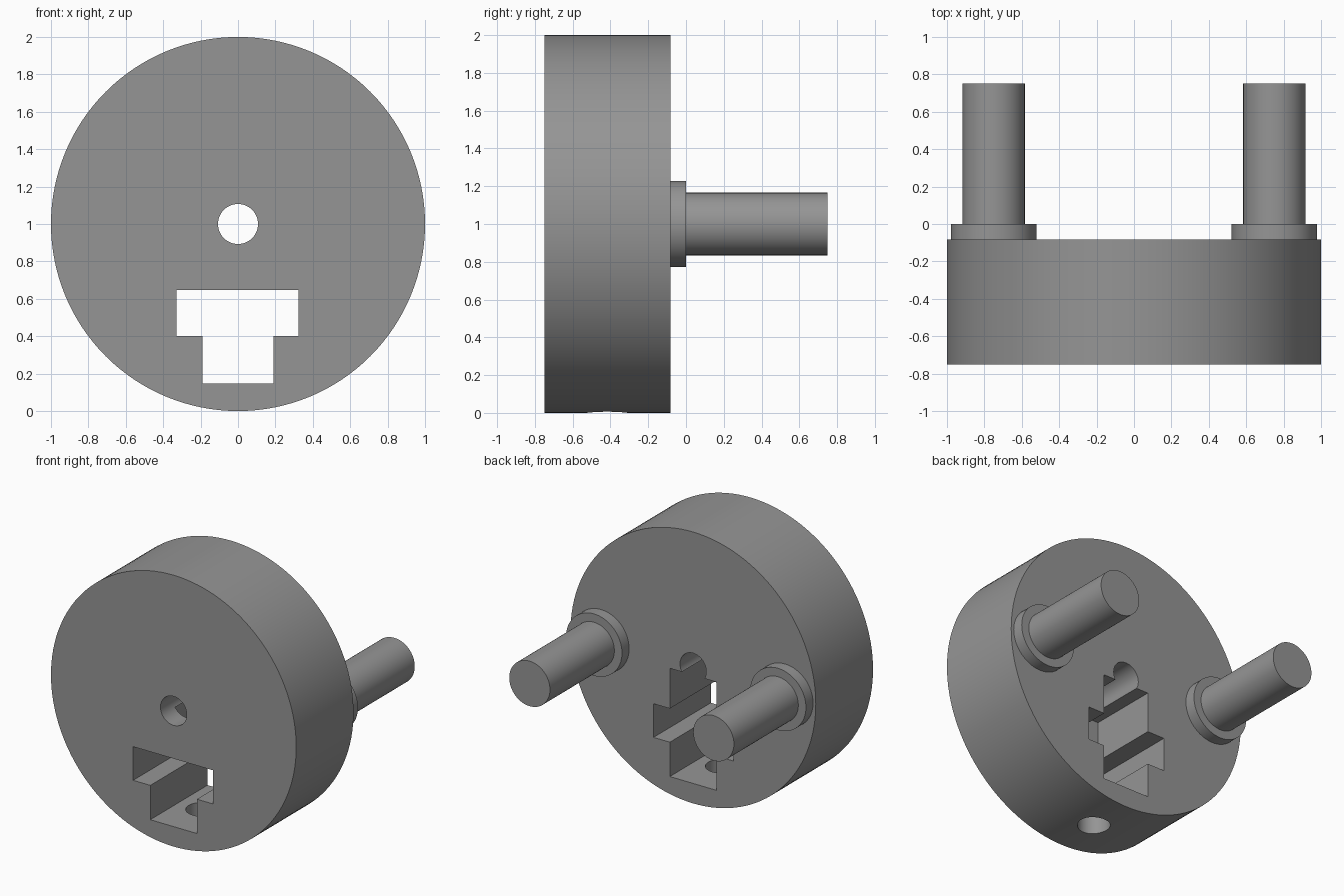
import bpy
import math

if "Cube" in bpy.data.objects:
    bpy.data.objects.remove(bpy.data.objects["Cube"])

grey = bpy.data.materials.new("mid grey")
grey.diffuse_color = (0.3, 0.3, 0.3, 1)
grey.use_nodes = True
grey.node_tree.nodes["Principled BSDF"].inputs["Base Color"].default_value = grey.diffuse_color


def rod_y(name, x, z, radius, y0, y1, sides=64):
    """Cylinder lying along y."""
    bpy.ops.mesh.primitive_cylinder_add(
        vertices=sides, radius=radius, depth=y1 - y0,
        location=(x, (y0 + y1) / 2, z), rotation=(math.pi / 2, 0, 0))
    ob = bpy.context.object
    ob.name = name
    ob.data.materials.append(grey)
    return ob


def block(name, x0, x1, y0, y1, z0, z1):
    """Box between two corners."""
    bpy.ops.mesh.primitive_cube_add(
        size=1, location=((x0 + x1) / 2, (y0 + y1) / 2, (z0 + z1) / 2))
    ob = bpy.context.object
    ob.name = name
    ob.scale = (x1 - x0, y1 - y0, z1 - z0)
    ob.data.materials.append(grey)
    return ob


def smooth(ob):
    bpy.ops.object.select_all(action='DESELECT')
    ob.select_set(True)
    bpy.context.view_layer.objects.active = ob
    bpy.ops.object.shade_smooth_by_angle(angle=math.radians(30))


FRONT, BACK = -0.75, -0.083

# Thick round body
body = rod_y("round_body", 0, 1, 1.0, FRONT, BACK, 128)

# Cutters: centre bore, T-shaped slot, blind rear recess, radial hole in the rim
cutters = [
    rod_y("bore_cutter", 0, 1, 0.107, -0.9, 0.1),
    block("slot_stem_cutter", -0.19, 0.19, -0.9, 0.1, 0.147, 0.5),
    block("slot_bar_cutter", -0.33, 0.323, -0.9, 0.1, 0.4, 0.648),
    block("rear_recess_cutter", -0.19, 0.19, -0.6, 0.1, 0.45, 0.945),
]
bpy.ops.mesh.primitive_cylinder_add(
    vertices=64, radius=0.11, depth=0.5, location=(0, -0.417, 0.05))
rim_hole = bpy.context.object
rim_hole.name = "rim_hole_cutter"
rim_hole.data.materials.append(grey)
cutters.append(rim_hole)

bpy.context.view_layer.objects.active = body
for cutter in cutters:
    mod = body.modifiers.new(cutter.name, 'BOOLEAN')
    mod.operation = 'DIFFERENCE'
    mod.solver = 'EXACT'
    mod.object = cutter
    bpy.ops.object.modifier_apply(modifier=mod.name)
for cutter in cutters:
    bpy.data.objects.remove(cutter, do_unlink=True)
smooth(body)

# Two rear pins, each with a collar at its base
for side, x in (("left", -0.75), ("right", 0.75)):
    smooth(rod_y(side + "_collar", x, 1, 0.228, BACK, 0.0))
    smooth(rod_y(side + "_pin", x, 1, 0.166, 0.0, 0.75))
